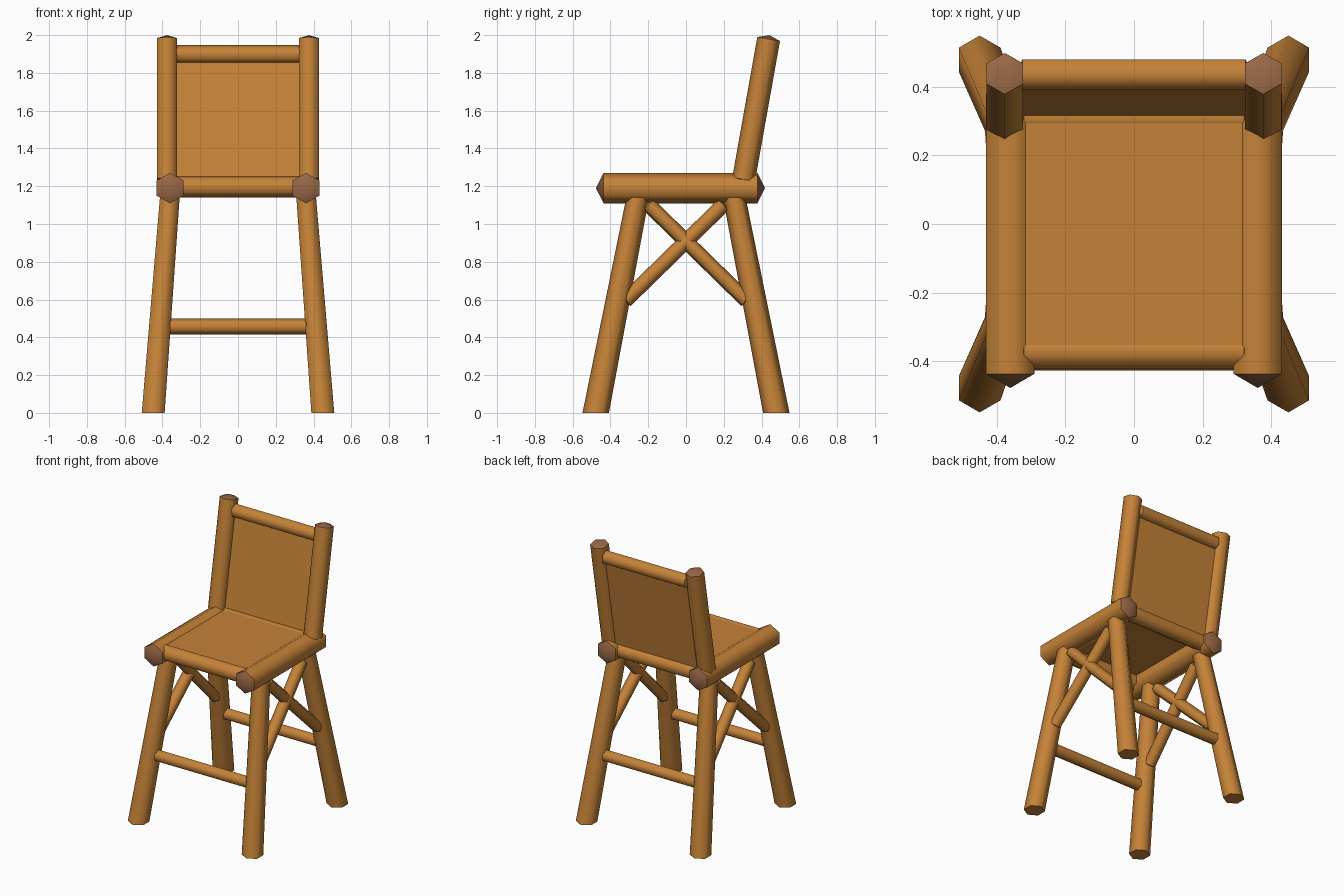
import bpy, bmesh, math
from mathutils import Vector, Matrix

if "Cube" in bpy.data.objects:
    bpy.data.objects.remove(bpy.data.objects["Cube"])


def material(name, rgb):
    m = bpy.data.materials.new(name)
    m.diffuse_color = (*rgb, 1)
    m.use_nodes = True
    m.node_tree.nodes["Principled BSDF"].inputs["Base Color"].default_value = m.diffuse_color
    return m


WOOD = material("golden wood", (0.56, 0.225, 0.039))
CUT = material("cut log end", (0.31, 0.135, 0.062))


def finish(name, bm, smooth):
    bmesh.ops.recalc_face_normals(bm, faces=bm.faces[:])
    for f in bm.faces:
        f.smooth = smooth
    me = bpy.data.meshes.new(name)
    bm.to_mesh(me)
    bm.free()
    me.materials.append(WOOD)
    me.materials.append(CUT)
    ob = bpy.data.objects.new(name, me)
    bpy.context.collection.objects.link(ob)
    return ob


def log(name, p0, p1, r0, r1, corner, tip=(0, 0), cut=(0, 0), flat=False):
    """Six-sided log from p0 to p1; one edge faces 'corner', ends rise to a point by 'tip'."""
    p0, p1, corner = Vector(p0), Vector(p1), Vector(corner)
    axis = (p1 - p0).normalized()
    n = Vector((0, 0, 1)) if flat else axis      # flat: ends cut level with the ground
    u = (corner - n * corner.dot(n)).normalized()
    v = n.cross(u)
    bm = bmesh.new()
    rings = []
    for p, r in ((p0, r0), (p1, r1)):
        rings.append([bm.verts.new(p + r * (u * math.cos(a) + v * math.sin(a)))
                      for a in (i * math.pi / 3 for i in range(6))])
    for i in range(6):
        j = (i + 1) % 6
        bm.faces.new((rings[0][i], rings[0][j], rings[1][j], rings[1][i]))
    for k, (p, s) in enumerate(((p0, -1), (p1, 1))):
        c = bm.verts.new(p + axis * s * tip[k])
        for i in range(6):
            j = (i + 1) % 6
            f = bm.faces.new((rings[k][i], rings[k][j], c))
            f.material_index = cut[k]
            bm.edges.get((rings[k][i], rings[k][j])).smooth = False
    return finish(name, bm, True)


def board(name, size, centre, tilt=0):
    bm = bmesh.new()
    bmesh.ops.create_cube(bm, size=1, matrix=Matrix.Translation(centre)
                          @ Matrix.Rotation(tilt, 4, 'X') @ Matrix.Diagonal((*size, 1)))
    return finish(name, bm, False)


UP, BACK = (0, 0, 1), (0, 1, 0)


# centre of a leg at height z
def leg_x(z):
    return 0.449 - 0.077 * z


def leg_y(z):
    return 0.478 - 0.195 * z


for side, s in (("left", -1), ("right", 1)):
    # side seat rail with pointed cut ends
    log(side + "_seat_rail", (s * 0.36, -0.436, 1.19), (s * 0.36, 0.378, 1.19),
        0.081, 0.081, UP, (0.041, 0.04), (1, 1))
    # leaning back post
    log(side + "_back_post", (s * 0.376, 0.305, 1.236), (s * 0.376, 0.4375, 1.979),
        0.061, 0.061, BACK, (0.01, 0.021), (0, 1))
    # splayed legs
    for end, e in (("front", -1), ("back", 1)):
        log(f"{end}_{side}_leg", (s * leg_x(0), e * leg_y(0), 0),
            (s * leg_x(1.17), e * leg_y(1.17), 1.17), 0.07, 0.06, BACK, flat=True)
        # crossed side braces
        log(f"{end}_{side}_brace", (s * leg_x(1.1), e * 0.196, 1.1),
            (s * leg_x(0.6), -e * 0.32, 0.595), 0.04, 0.04, UP, (0.015, 0.015))

for end, e in (("front", -1), ("back", 1)):
    # seat cross rails
    y = -0.03 + e * 0.34
    log(end + "_seat_rail", (-0.32, y, 1.197), (0.32, y, 1.197),
        0.058, 0.058, UP, (0.02, 0.02))
    # leg stretchers
    y = e * leg_y(0.457)
    log(end + "_stretcher", (-0.36, y, 0.457), (0.36, y, 0.457),
        0.043, 0.043, UP, (0.02, 0.02))

# top rail of the backrest
log("back_top_rail", (-0.325, 0.435, 1.898), (0.325, 0.435, 1.898),
    0.05, 0.05, UP, (0.02, 0.02))

# seat and back boards
board("seat", (0.66, 0.70, 0.02), (0, -0.03, 1.235))
board("back_panel", (0.68, 0.018, 0.70), (0, 0.376, 1.54), -math.radians(10.1))
